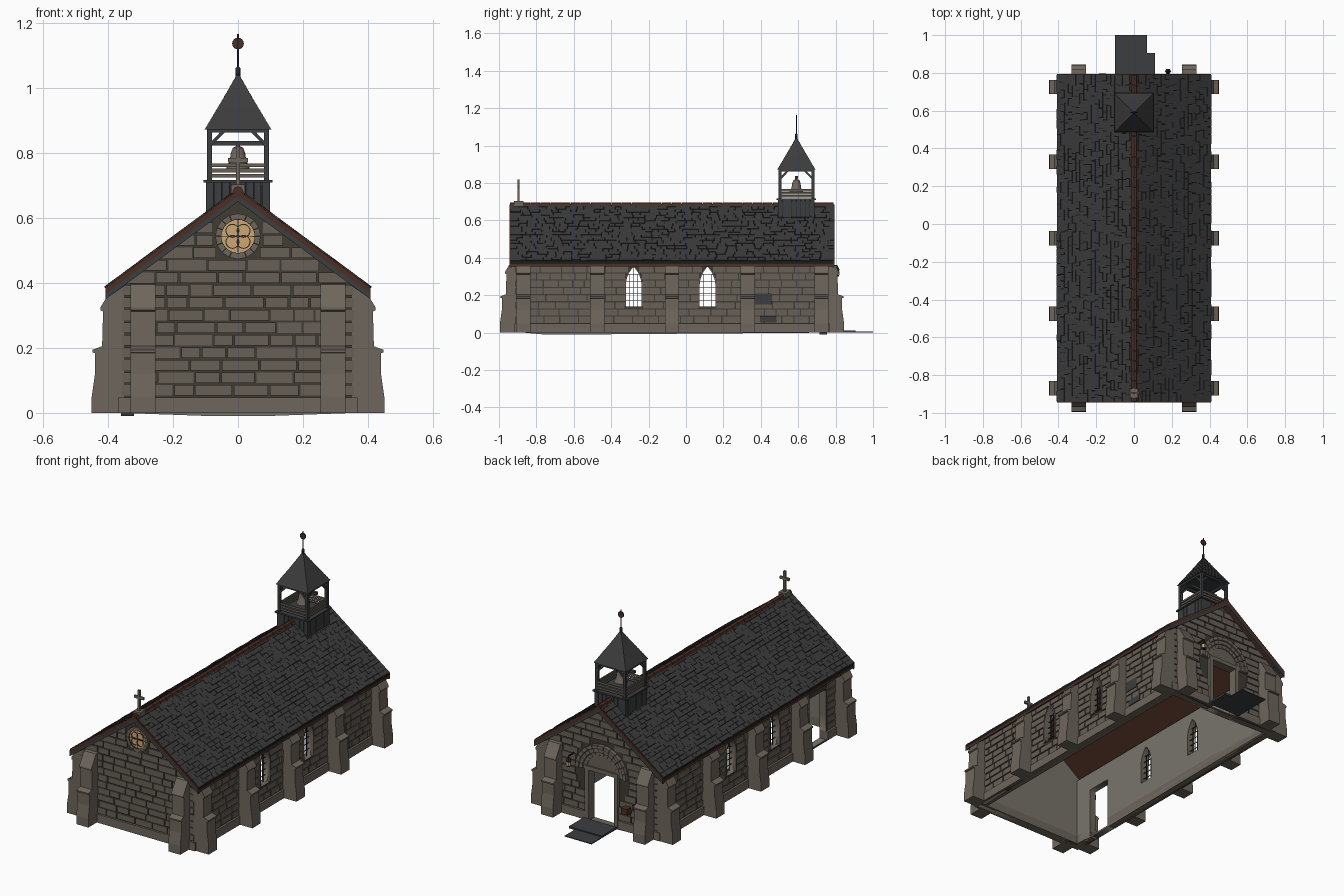
import bpy, bmesh, math, random
from mathutils import Matrix, Vector

if "Cube" in bpy.data.objects:
    bpy.data.objects.remove(bpy.data.objects["Cube"])

random.seed(4)
COL = {"stone": (.135, .117, .094), "mortar": (.05, .043, .034), "dressed_stone": (.155, .133, .107),
       "slate": (.045, .045, .046), "slate_joint": (.014, .014, .015), "brown_wood": (.075, .028, .016),
       "plaster": (.19, .175, .15), "amber_glass": (.62, .38, .17), "dark_timber": (.045, .047, .05),
       "iron": (.02, .02, .022)}
NAMES = list(COL)
MATS = []
for n, c in COL.items():
    m = bpy.data.materials.new(n)
    m.diffuse_color = (*c, 1)
    m.use_nodes = True
    m.node_tree.nodes["Principled BSDF"].inputs["Base Color"].default_value = m.diffuse_color
    MATS.append(m)
T, R = Matrix.Translation, Matrix.Rotation
CY, HW, HL = -.075, .36, .83          # building centre, half width, half length
parts = {}


def part(name):
    return parts.setdefault(name, bmesh.new())


def prism(name, M, pts, lo, hi, mat):
    """Extrude a 2D outline along local z."""
    bm, k = part(name), len(pts)
    a = [bm.verts.new(M @ Vector((x, y, lo))) for x, y in pts]
    b = [bm.verts.new(M @ Vector((x, y, hi))) for x, y in pts]
    fs = [bm.faces.new(a[::-1]), bm.faces.new(b)]
    fs += [bm.faces.new((a[i], a[(i + 1) % k], b[(i + 1) % k], b[i])) for i in range(k)]
    for f in fs:
        f.material_index = NAMES.index(mat)


def rect(x0, x1, y0, y1):
    return [(x0, y0), (x1, y0), (x1, y1), (x0, y1)]


def box(name, x0, x1, y0, y1, z0, z1, mat, M=Matrix()):
    prism(name, M, rect(x0, x1, y0, y1), z0, z1, mat)


def beam(name, a, b, w, mat, M=Matrix()):
    a, b = Vector(a), Vector(b)
    q = (b - a).to_track_quat('Z', 'Y').to_matrix().to_4x4()
    box(name, -w, w, -w, w, 0, (b - a).length, mat, M @ T(a) @ q)


def lathe(name, M, prof, n, mat, turn=0):
    """Stack of rings with n sides."""
    bm = part(name)
    rings = [[bm.verts.new(M @ Vector((r * math.cos(t), r * math.sin(t), z)))
              for t in (turn + math.tau * i / n for i in range(n))] for r, z in prof]
    fs = [bm.faces.new(rings[0][::-1]), bm.faces.new(rings[-1])]
    for p, q in zip(rings, rings[1:]):
        fs += [bm.faces.new((p[i], p[(i + 1) % n], q[(i + 1) % n], q[i])) for i in range(n)]
    for f in fs:
        f.material_index = NAMES.index(mat)


def ring(name, M, r0, r1, lo, hi, n, mat, a0=0, a1=math.tau, gap=0):
    """Ring of n wedge blocks facing local z."""
    for i in range(n):
        s, e = a0 + (a1 - a0) * i / n + gap, a0 + (a1 - a0) * (i + 1) / n - gap
        prism(name, M, [(r * math.cos(t), r * math.sin(t)) for r, t in ((r0, s), (r1, s), (r1, e), (r0, e))],
              lo, hi, mat)


def side(angle, dist):
    """Wall frame: x along the wall, y up, z outward."""
    return T((0, CY, 0)) @ R(math.radians(angle), 4, 'Z') @ R(math.pi / 2, 4, 'X') @ T((0, 0, dist))


FRONT, RIGHT, BACK, LEFT = side(0, HL), side(90, HW), side(180, HL), side(270, HW)


# Openings: centre, bottom, top and half width as a function of height
def lancet(c, h, z0, zs, zt):
    H = zt - zs
    r = (h * h + H * H) / (2 * h)
    return c, z0, zt, lambda z: h if z <= zs else max(0, h - r + math.sqrt(max(0, r * r - (z - zs) ** 2)))


def outline(o, grow=0):
    c, z0, zt, f = o
    zs = [z0] + [zt - (zt - z0) * .5 * (1 - i / 9) for i in range(10)]
    rt = [(c + f(z) + grow, z) for z in zs if f(z) > 1e-4]
    lt = [(2 * c - x, z) for x, z in reversed(rt)]
    return rt + ([(c, zt + grow)] if f(zt) < 1e-4 else []) + lt


def door(c, h, zt):
    return c, -.01, zt, lambda z: h


def disc(c, z, r):
    return c, z - r, z + r, lambda q: math.sqrt(max(0, r * r - (q - z) ** 2))


def wall(name, M, shape, holes, skip, gable):
    # Mortar shell with openings
    cu = bpy.data.curves.new(name, 'CURVE')
    cu.dimensions, cu.fill_mode, cu.extrude = '2D', 'BOTH', .02
    for pts in [shape] + holes:
        sp = cu.splines.new('POLY')
        sp.points.add(len(pts) - 1)
        for p, (x, y) in zip(sp.points, pts):
            p.co = (x, y, 0, 1)
        sp.use_cyclic_u = True
    tmp = bpy.data.objects.new("tmp", cu)
    bpy.context.collection.objects.link(tmp)
    me = bpy.data.meshes.new_from_object(tmp)
    me.transform(M @ T((0, 0, -.02)))
    bm = part(name)
    bm.from_mesh(me)
    bpy.data.objects.remove(tmp)
    bm.normal_update()
    out = M.to_3x3() @ Vector((0, 0, 1))
    for f in bm.faces:
        d, dist = f.normal.dot(out), (M.inverted() @ f.calc_center_median()).z
        f.material_index = NAMES.index("plaster" if abs(d) > .5 and dist < -.02 else
                                       "mortar" if abs(d) > .5 else "dressed_stone")
    # Coursed stones, trimmed to the gable and the openings
    L, h, z = max(x for x, _ in shape), .0385, .05
    lim = lambda q: L if q < .39 else L * (.655 - q) / .265
    while z + h < (.66 if gable else .4):
        z0, z1 = z + .003, z + h - .003
        spans = [(-lim(z0), lim(z0))]
        for c, b, t, f in skip:
            if z1 > b and z0 < t:
                w = max(f(min(max(q, b), t)) for q in (z0, (z0 + z1) / 2, z1)) + .004
                spans = [s for a, e in spans for s in ((a, min(e, c - w)), (max(a, c + w), e)) if s[1] - s[0] > .012]
        for a, e in spans:
            while a < e - .01:
                n = a + random.uniform(.06, .125)
                n = e if e - n < .04 else n
                top = lambda x: max(-lim(z1), min(lim(z1), x))
                p, q = a + .003, n - .003
                if top(q) - top(p) > .004:
                    prism("stones_" + name, M, [(p, z0), (q, z0), (top(q), z1), (top(p), z1)],
                          -.002, random.uniform(.004, .007), "stone")
                a = n
        z += h
    # Plinth, split at doors
    cuts = sorted((c - f(0), c + f(0)) for c, b, t, f in skip if b < 0)
    edges = [-L - .008] + [v for s in cuts for v in s] + [L + .008]
    for a, e in zip(edges[::2], edges[1::2]):
        box("plinth", a, e, 0, .048, -.04, .012, "dressed_stone", M)


rose = disc(0, .543, .07)
back_door, side_door = door(0, .08, .30), door(.605, .075, .29)
wins = [lancet(y - CY, .042, .14, .25, .352) for y in (-.28, .115)]
lwins = [(-c, a, b, f) for c, a, b, f in wins]
gable = [(-HW, 0), (HW, 0), (HW, .39), (0, .655), (-HW, .39)]
flat = rect(-HL + .041, HL - .041, 0, .395)
wall("front_wall", FRONT, gable, [], [rose], True)
wall("back_wall", BACK, gable, [outline(back_door)], [back_door, disc(0, .29, .165)], True)
wall("right_wall", RIGHT, flat, [outline(w) for w in wins], wins, False)
wall("left_wall", LEFT, flat, [outline(o) for o in lwins + [side_door]], lwins + [side_door], False)

# Lancet window surrounds and leading
for M, ws in ((RIGHT, wins), (LEFT, lwins)):
    for w in ws:
        c, z0, zt, f = w
        pts, big = outline(w), outline(w, .009)
        for i in range(len(pts)):
            j = (i + 1) % len(pts)
            prism("window_surround", M, [pts[i], big[i], big[j], pts[j]], -.01, .01, "dressed_stone")
        for k in (-1, 0, 1):
            zz = zt if k == 0 else .315
            box("window_bars", c + k * .02 - .0012, c + k * .02 + .0012, z0, zz, -.022, -.018, "iron", M)
        for k in range(1, 6):
            z = z0 + k * .034
            box("window_bars", c - f(z), c + f(z), z - .0012, z + .0012, -.022, -.018, "iron", M)
# Patched stones
for y0, y1, z0, z1 in ((.37, .46, .15, .21), (.395, .485, .055, .09)):
    box("repair_patch", y0 - CY, y1 - CY, z0, z1, 0, .009, "dark_timber", RIGHT)

# Stepped buttresses
PROF = [(-.01, 0), (.09, 0), (.09, .05), (.08, .12), (.08, .184), (.088, .186), (.088, .194), (.058, .205),
        (.055, .312), (.063, .316), (.063, .325), (.02, .395), (-.01, .40)]
spots = [(M, u) for M in (FRONT, BACK) for u in (-.292, .292)]
spots += [(M, s * (y - CY)) for M, s in ((RIGHT, 1), (LEFT, -1)) for y in (.725, .33, -.075, -.475, -.87)]
for M, u in spots:
    prism("buttress", M @ T((u, 0, 0)) @ R(-math.pi / 2, 4, 'Y'), PROF, -.038, .038, "dressed_stone")

# Rose window with four-leaf tracery
C = FRONT @ T((0, .543, 0))
ring("rose_surround", C, .053, .07, -.002, .012, 16, "dressed_stone", gap=.01)
lathe("rose_glass", C, [(.055, 0), (.055, .006)], 32, "amber_glass")
ring("rose_tracery", C, .051, .054, 0, .011, 32, "iron")
for i in range(4):
    a = math.pi / 4 + i * math.pi / 2
    ring("rose_tracery", C @ T((.024 * math.cos(a), .024 * math.sin(a), 0)), .0185, .0215, 0, .009, 20, "iron")
    beam("rose_tracery", (0, 0, .007), (.05 * math.sin(a - .785), .05 * math.cos(a - .785), .007), .0012, "iron", C)

# Back doorway: arch rings, tympanum, jambs, steps, lantern, box
A = BACK @ T((0, .29, 0))
prism("tympanum", A, [(.1 * math.cos(t), .012 + .1 * math.sin(t)) for t in
                      (math.pi * i / 16 for i in range(17))], -.002, .005, "stone")
for r, o in ((.098, .010), (.120, .016), (.142, .022)):
    ring("door_arch", A, r, r + .02, -.002, o, 13, "dressed_stone", 0, math.pi, .008)
for s in (-1, 1):
    box("door_jamb", *sorted((s * .08, s * .105)), 0, .29, -.04, .014, "dressed_stone", BACK)
box("door_lintel", -.105, .105, .29, .312, -.04, .014, "dressed_stone", BACK)
box("door_steps", -.1, .11, .77, .905, 0, .012, "dark_timber")
box("door_steps", -.1, .07, .9, 1.0, 0, .005, "dark_timber")
beam("lantern", (.18, .75, .36), (.18, .81, .36), .003, "iron")
lathe("lantern", T((.18, .808, .3)), [(.010, 0), (.012, .006), (.012, .03), (.016, .034), (.003, .058)], 6, "iron")
lathe("lantern_glow", T((.18, .808, .308)), [(.0135, 0), (.0135, .02)], 6, "amber_glass")
box("alms_box", -.185, -.147, .755, .798, .11, .145, "brown_wood")

# Roof
EX, EZ, RZ, RL = .408, .385, .686, .865
rf = side(0, RL)
SL = math.hypot(EX, RZ - EZ)
cs, sn = EX / SL, (RZ - EZ) / SL
slope = Matrix(((0, -cs, sn, EX), (1, 0, 0, 0), (0, sn, cs, EZ), (0, 0, 0, 1)))
for s in (1, -1):
    def layer(name, t, b, lo, hi, mat):
        pts = [(0, RZ - t), (0, RZ - b), (s * EX, EZ - b), (s * EX, EZ - t)]
        prism(name, rf, pts, lo, hi, mat)
    layer("roof_deck", .003, .017, -2 * RL + .003, -.003, "slate_joint")
    layer("ceiling", .017, .03, -2 * RL + .003, -.003, "brown_wood")
    for lo in (-.006, -2 * RL - .004):
        layer("verge_board", .0, .019, lo, lo + .01, "brown_wood")
        layer("verge_trim", .019, .036, lo, lo + .01, "dark_timber")
    M = T((0, CY, 0)) @ R(0 if s > 0 else math.pi, 4, 'Z') @ slope
    rows = 20
    for i in range(rows):
        a = -RL
        while a < RL - .005:
            n = min(RL, a + random.uniform(.03, .065))
            n = RL if RL - n < .015 else n
            y0 = i * SL / rows + random.uniform(-.001, .003)
            box("roof_slates", a + .001, n - .001, y0, (i + 1) * SL / rows, -.003,
                random.uniform(.002, .005), "slate", M)
            a = n
    # Rafter ends at the front and back eaves
    for y in (-.925, .775):
        beam("rafter_end", (s * .35, y, .40), (s * .4, y, .365), .008, "dark_timber")
# Ridge tiles
for i in range(32):
    y = CY - RL + i * 2 * RL / 32
    prism("ridge_tiles", T((0, y, 0)) @ R(math.pi / 2, 4, 'X'),
          [(-.017, .678), (.017, .678), (.012, .692), (0, .697), (-.012, .692)], -.052, 0, "brown_wood")

# Gable cross
K = T((0, -.895, 0))
box("gable_cross", -.022, .022, -.025, .025, .675, .703, "dressed_stone", K)
box("gable_cross", -.006, .006, -.006, .006, .70, .82, "dressed_stone", K)
box("gable_cross", -.03, .03, -.006, .006, .77, .784, "dressed_stone", K)

# Bell turret
B = T((0, .59, 0))
box("turret_base", -.09, .09, -.09, .09, .56, .70, "iron", B)
box("turret_sill", -.106, .106, -.106, .106, .708, .716, "dark_timber", B)
for q in range(4):
    Q = B @ R(q * math.pi / 2, 4, 'Z')
    for i in range(8):
        box("turret_boards", -.098 + i * .0245, -.0755 + i * .0245, -.098, -.088, .615, .71, "dark_timber", Q)
    box("turret_post", -.096, -.08, -.096, -.08, .71, .87, "dark_timber", Q)
    for z in (.724, .740, .756):
        box("turret_rail", -.082, .082, -.092, -.085, z, z + .011, "stone", Q)
    box("turret_beam", -.096, .096, -.096, -.082, .862, .878, "dark_timber", Q)
    for s in (-1, 1):
        beam("turret_brace", (s * .085, -.088, .825), (s * .045, -.088, .866), .005, "dark_timber", Q)
box("bell_beam", -.09, .09, -.008, .008, .823, .837, "dark_timber", B)
lathe("bell", B, [(.036, .752), (.034, .760), (.026, .772), (.022, .80), (.016, .815), (.006, .82), (.006, .83)],
      20, "dressed_stone")

# Spire in slate courses
N = 12
for i in range(N):
    r0, r1 = (.1 * (1 - k / N) ** 1.03 * math.sqrt(2) + .004 for k in (i, i + 1))
    z0, z1 = (.872 + .172 * k / N for k in (i, i + 1))
    lathe("spire", B, [(r0, z0), (r1 - .0015, z1)], 4, "slate", math.pi / 4)
lathe("finial", B, [(.007, 1.035), (.007, 1.06), (.003, 1.065), (.0025, 1.165)], 8, "iron")
D = B @ T((0, 0, 1.136)) @ R(math.pi / 2, 4, 'X')
lathe("finial_disc", D, [(.016, -.002), (.016, .002)], 16, "brown_wood")
ring("finial_disc", D, .015, .018, -.003, .003, 16, "iron")

# Turn the parts into objects
for name, bm in parts.items():
    bmesh.ops.recalc_face_normals(bm, faces=bm.faces)
    me = bpy.data.meshes.new(name)
    for m in MATS:
        me.materials.append(m)
    bm.to_mesh(me)
    bm.free()
    ob = bpy.data.objects.new(name, me)
    bpy.context.collection.objects.link(ob)
    if name in ("bell", "finial"):
        bpy.context.view_layer.objects.active = ob
        ob.select_set(True)
        bpy.ops.object.shade_smooth_by_angle(angle=math.radians(40))
        ob.select_set(False)
